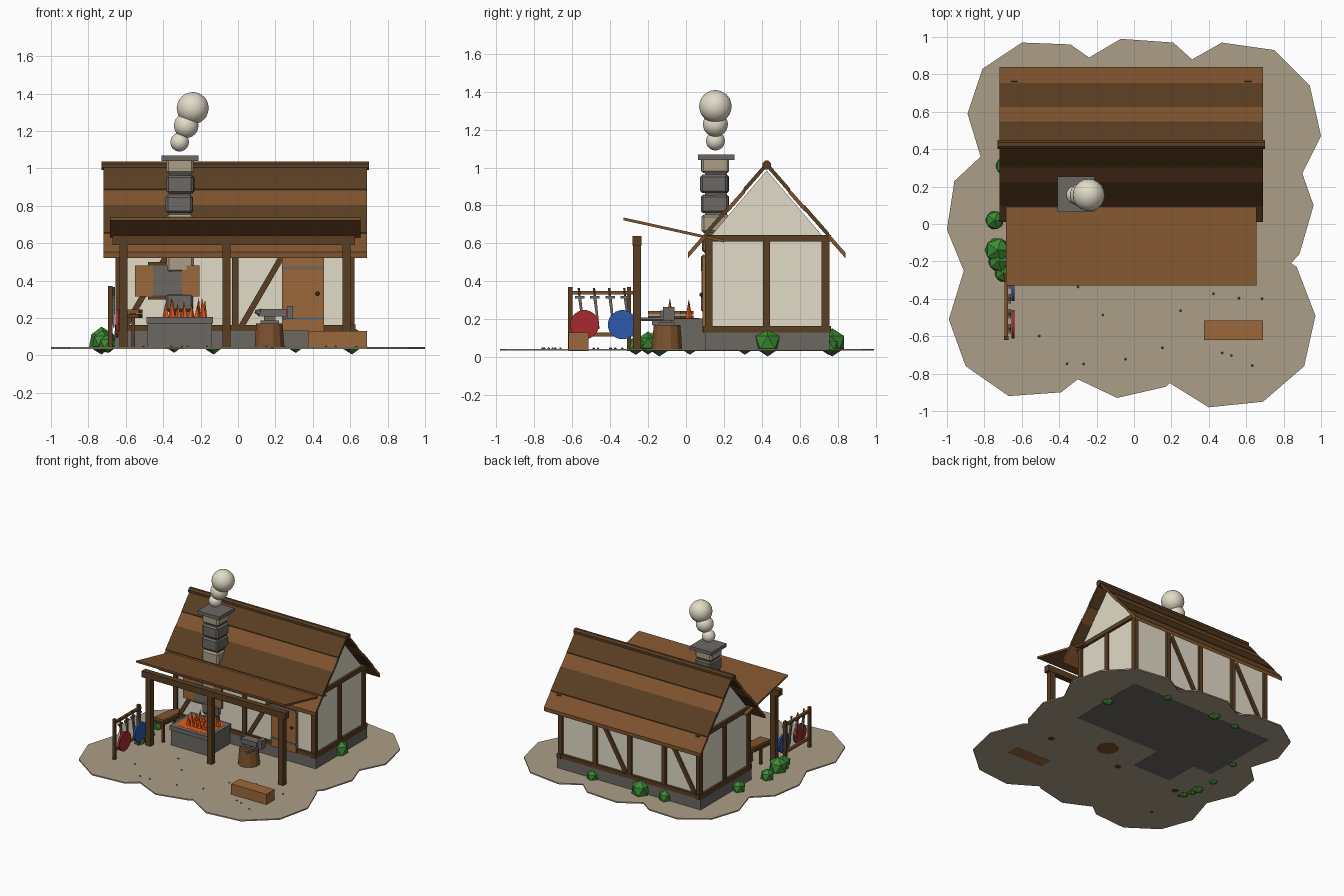
import bpy, bmesh, math, random
from mathutils import Vector, Matrix

random.seed(4)
if "Cube" in bpy.data.objects:
    bpy.data.objects.remove(bpy.data.objects["Cube"])


def material(name, *rgb):
    lin = [((c / 255 + 0.055) / 1.055) ** 2.4 for c in rgb] + [1]
    m = bpy.data.materials.new(name)
    m.use_nodes = True
    m.diffuse_color = lin
    m.node_tree.nodes["Principled BSDF"].inputs["Base Color"].default_value = lin
    return m


SAND = material("sand", 172, 159, 135)
PLASTER = material("plaster", 226, 219, 200)
DARK = material("dark wood", 90, 62, 34)
MID = material("roof wood", 126, 83, 46)
LIGHT = material("light wood", 156, 104, 60)
STONE = material("grey stone", 108, 104, 100)
GREEN = material("leaf green", 60, 138, 52)
FIRE = material("fire orange", 235, 92, 25)
RED = material("shield red", 168, 42, 46)
BLUE = material("shield blue", 45, 90, 172)


def finish(name, bm, mat):
    bmesh.ops.recalc_face_normals(bm, faces=bm.faces)
    mesh = bpy.data.meshes.new(name)
    bm.to_mesh(mesh)
    bm.free()
    mesh.materials.append(mat)
    ob = bpy.data.objects.new(name, mesh)
    bpy.context.collection.objects.link(ob)
    return ob


def box(name, x, y, z, mat, turn=0):
    """Box from three (low, high) ranges, turned about its own vertical axis."""
    bm = bmesh.new()
    mid = Vector([(a + b) / 2 for a, b in (x, y, z)])
    size = [b - a for a, b in (x, y, z)]
    m = Matrix.Translation(mid) @ Matrix.Rotation(turn, 4, 'Z') @ Matrix.Diagonal((*size, 1))
    bmesh.ops.create_cube(bm, size=1, matrix=m)
    return finish(name, bm, mat)


def rod(name, p, q, r1, r2, mat, sides=4):
    """Tapered bar between two points; four sides give a square beam."""
    p, q = Vector(p), Vector(q)
    d = q - p
    m = Matrix.Translation((p + q) / 2) @ d.to_track_quat('Z', 'Y').to_matrix().to_4x4()
    m = m @ Matrix.Rotation(math.pi / sides, 4, 'Z')
    bm = bmesh.new()
    bmesh.ops.create_cone(bm, cap_ends=True, segments=sides, radius1=r1, radius2=r2,
                          depth=d.length, matrix=m)
    return finish(name, bm, mat)


def prism(name, pts, offset, mat):
    """Extrude a closed outline of 3D points along an offset."""
    bm = bmesh.new()
    face = bm.faces.new([bm.verts.new(p) for p in pts])
    ext = bmesh.ops.extrude_face_region(bm, geom=[face])
    bmesh.ops.translate(bm, vec=offset, verts=[v for v in ext["geom"] if isinstance(v, bmesh.types.BMVert)])
    return finish(name, bm, mat)


def ball(name, at, r, mat, detail=1):
    bm = bmesh.new()
    bmesh.ops.create_icosphere(bm, subdivisions=detail, radius=r, matrix=Matrix.Translation(at))
    return finish(name, bm, mat)


# Ground with a wavy edge
edge = [(-.81, .83), (-.6, .97), (-.34, .96), (-.24, .89), (-.07, .99), (.21, .97), (.31, .88),
        (.47, .97), (.75, .93), (.94, .74), (1, .47), (.9, .27), (.96, .1), (.885, -.16),
        (.84, -.21), (.87, -.23), (.97, -.49), (.91, -.76), (.69, -.95), (.4, -.98), (.19, -.85),
        (.17, -.87), (-.09, -.93), (-.3, -.83), (-.39, -.9), (-.67, -.92), (-.9, -.76),
        (-.99, -.51), (-.91, -.25), (-1, -.03), (-.96, .23), (-.82, .36), (-.89, .59)]
prism("ground", [(x, y, .035) for x, y in edge], (0, 0, .01), SAND)
for i in range(14):
    ball("pebble", (random.uniform(-.6, .8), random.uniform(-.8, -.3), .046), .007, STONE)

# House body
box("foundation", (-.66, .63), (.1, .755), (.034, .13), STONE)
body = [(.115, .13), (.735, .13), (.735, .62), (.425, .985), (.115, .62)]
prism("plaster_walls", [(-.64, y, z) for y, z in body], (1.25, 0, 0), PLASTER)

# Timber frame, front and back
for y in (.12, .735):
    for x in (-.635, -.325, -.015, .295, .605):
        box("wall_post", (x - .017, x + .017), (y - .02, y + .02), (.13, .62), DARK)
    for x in (-.325, .295):
        rod("wall_brace", (x - .28, y, .15), (x - .03, y, .58), .022, .022, DARK)
    for z in (.13, .61):
        box("wall_beam", (-.655, .625), (y - .022, y + .022), (z, z + .033), DARK)
# Timber frame, sides
for x in (-.64, .61):
    for y in (.12, .425, .735):
        box("side_post", (x - .014, x + .014), (y - .018, y + .018), (.13, .62), DARK)
    for z in (.13, .61):
        box("side_beam", (x - .018, x + .018), (.09, .765), (z, z + .035), DARK)

# Roof boards, alternating and lapped
steps = [0, .115, .2, .32, .415]
for side in (-1, 1):
    for i in range(4):
        lift = 0 if i % 2 else .006
        a, b = steps[i], steps[i + 1] + (0 if i % 2 else .008)
        top = [(a, 1.025 - 1.14 * a + lift), (b, 1.025 - 1.14 * b + lift)]
        low = [(d, z - .03) for d, z in reversed(top)]
        prism("roof_board", [(-.72, .425 + side * d, z) for d, z in top + low], (1.41, 0, 0),
              MID if i % 2 else DARK)
rod("ridge_beam", (-.73, .425, 1.013), (.7, .425, 1.013), .025, .025, DARK, 8)

# Porch
awning = [(-.33, .737), (-.33, .722), (.2, .605), (.2, .62)]
prism("porch_roof", [(-.685, y, z) for y, z in awning], (1.34, 0, 0), MID)
for x in (-.612, -.062, .58):
    box("porch_post", (x - .022, x + .022), (-.28, -.237), (.034, .6), DARK)
box("porch_beam", (-.67, .625), (-.282, -.235), (.59, .64), DARK)

# Door
box("door", (.235, .46), (.088, .12), (.13, .535), LIGHT)
for z in (.19, .46):
    box("door_strap", (.235, .46), (.084, .1), (z, z + .016), STONE)
ball("door_knob", (.425, .082, .33), .013, DARK)

# Window with shutters
box("window_frame", (-.48, -.27), (.09, .12), (.3, .5), DARK)
box("window_pane", (-.46, -.29), (.086, .1), (.32, .48), STONE)
for x in (-.55, -.3):
    box("shutter", (x, x + .095), (.082, .1), (.315, .48), LIGHT)

# Chimney of stacked stones
for i, mat in enumerate([STONE, SAND, SAND, STONE, SAND, STONE, STONE, SAND]):
    z = .235 + i * .105
    dx, dy = random.uniform(-.008, .008), random.uniform(-.006, .006)
    s = box("chimney_stone", (-.385 + dx, -.24 + dx), (.083 + dy, .23 + dy), (z, z + .097),
            mat, random.uniform(-.05, .05))
    bev = s.modifiers.new("soft_edges", 'BEVEL')
    bev.width, bev.segments = .012, 1
box("chimney_core", (-.37, -.25), (.1, .215), (.2, 1.04), STONE)
box("chimney_cap", (-.408, -.212), (.063, .255), (1.04, 1.068), STONE)

# Smoke
for x, z, r in ((-.312, 1.14, .05), (-.277, 1.228, .066), (-.242, 1.322, .086)):
    puff = ball("smoke_puff", (x, .155, z), r, PLASTER, 3)
    puff.data.shade_smooth()

# Forge with fire
box("forge_base", (-.485, -.14), (-.17, .1), (.034, .175), STONE)
for y in (-.18, .07):
    box("forge_rim", (-.49, -.135), (y, y + .035), (.17, .205), STONE)
for x in (-.49, -.165):
    box("forge_rim_end", (x, x + .03), (-.18, .1), (.17, .205), STONE)
box("coals", (-.46, -.165), (-.145, .07), (.17, .206), FIRE)
for i in range(14):
    x, y = -.385 + .2 * (i % 7) / 6, -.085 + .1 * (i // 7)
    h = random.uniform(.25, .315)
    rod("flame", (x, y, .2), (x + random.uniform(-.01, .01), y, h), .02, 0, FIRE, 5)

# Bellows on a stand
outline = [(-.62, -.2), (-.53, -.2), (-.51, -.03), (-.555, .04), (-.6, -.03)]
for z, mat in ((.2, DARK), (.225, MID)):
    prism("bellows", [(x, y, z) for x, y in outline], (0, 0, .02), mat)
for y in (-.16, -.02):
    box("bellows_leg", (-.57, -.55), (y - .01, y + .01), (.04, .2), DARK)

# Anvil, stump and hammer
rod("stump", (.168, -.1, .034), (.168, -.1, .17), .083, .073, MID, 12)
box("anvil_foot", (.12, .22), (-.14, -.06), (.17, .187), STONE)
box("anvil_waist", (.14, .2), (-.125, -.075), (.187, .21), STONE)
box("anvil_top", (.12, .26), (-.135, -.065), (.208, .248), STONE)
rod("anvil_horn", (.12, -.1, .228), (.09, -.1, .235), .025, .008, STONE, 8)
box("hammer_head", (.265, .295), (-.12, -.06), (.195, .265), STONE)
rod("hammer_handle", (.25, -.24, .2), (.25, -.12, .2), .01, .01, STONE, 6)

# Crate
box("crate", (.373, .69), (-.62, -.515), (.034, .13), LIGHT)

# Weapon rack
for y in (-.61, -.3):
    box("rack_post", (-.695, -.672), (y - .011, y + .011), (.034, .37), DARK)
for z in (.12, .34):
    rod("rack_rail", (-.683, -.615, z), (-.683, -.28, z), .014, .014, MID)
for i in range(4):
    y = -.56 + i * .08
    rod("sword_grip", (-.665, y, .31), (-.665, y - .005, .365), .007, .007, MID, 6)
    box("sword_guard", (-.672, -.658), (y - .025, y + .025), (.31, .322), STONE)
    rod("sword_blade", (-.665, y, .315), (-.665, y + .02, .15), .012, .006, STONE)
for y, mat in ((-.535, RED), (-.335, BLUE)):
    rod("shield", (-.655, y, .172), (-.64, y, .172), .077, .077, mat, 20)

# Bushes
for x, y, r in ((-.745, .02, .05), (-.73, -.14, .058), (-.725, -.2, .055), (-.7, -.265, .045),
                (-.69, .31, .05), (.61, .43, .058), (.31, .755, .045), (-.13, .77, .058),
                (-.34, .75, .05)):
    ball("bush", (x, y, .005 + r * 1.28), r * 1.28 if r > .055 else r * 1.1, GREEN, 1)
